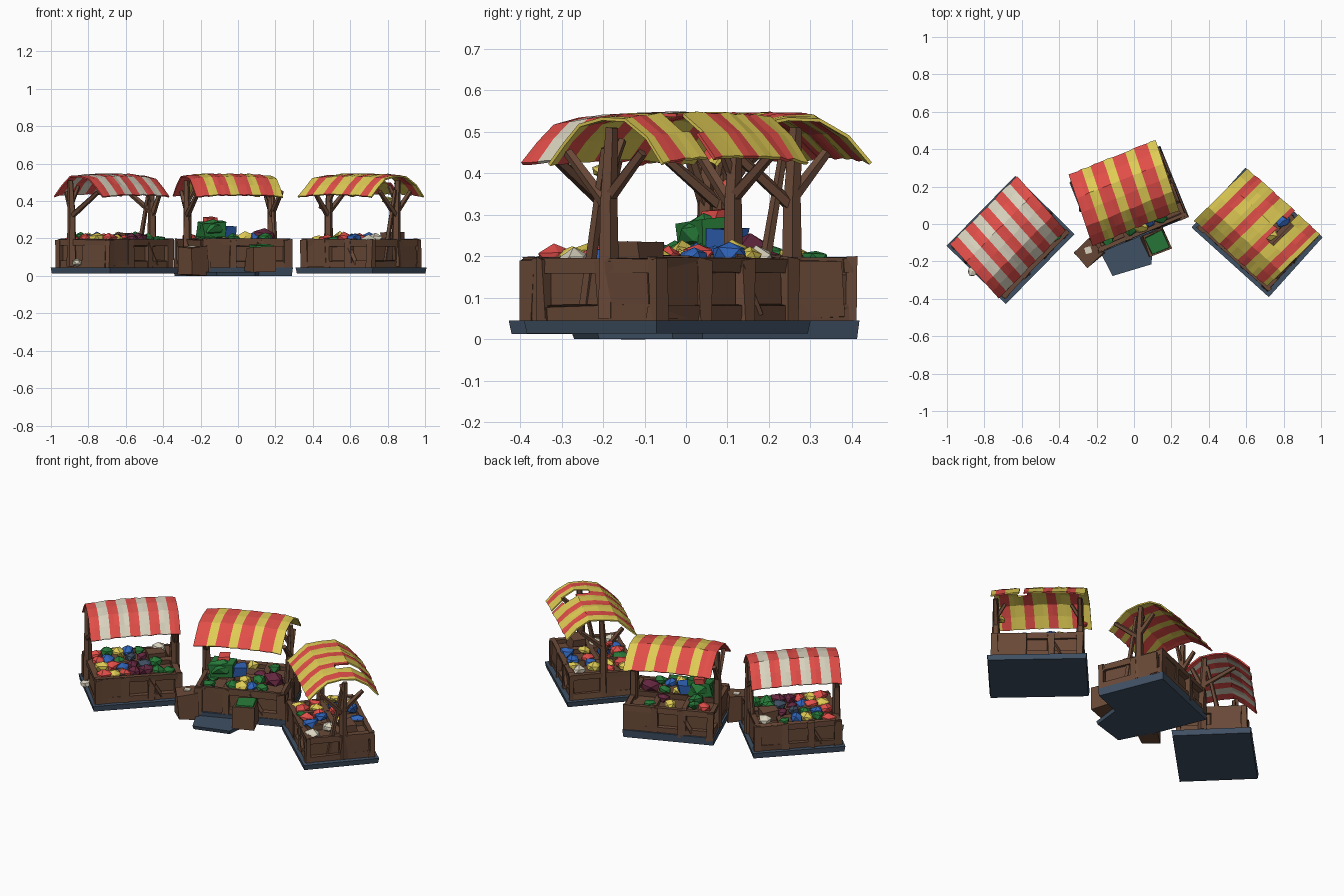
import bpy, bmesh, math, random
from mathutils import Matrix, Vector

if "Cube" in bpy.data.objects:
    bpy.data.objects.remove(bpy.data.objects["Cube"])

random.seed(7)

def material(name, rgb):
    m = bpy.data.materials.new(name)
    m.diffuse_color = (*rgb, 1)
    m.use_nodes = True
    m.node_tree.nodes["Principled BSDF"].inputs["Base Color"].default_value = m.diffuse_color
    return m

WOOD = material("brown wood", (0.14, 0.066, 0.038))
SLATE = material("slate blue", (0.05, 0.08, 0.125))
RED = material("red cloth", (0.75, 0.075, 0.065))
WHITE = material("cream cloth", (0.70, 0.65, 0.52))
YELLOW = material("yellow cloth", (0.74, 0.60, 0.09))
GREEN = material("green goods", (0.02, 0.19, 0.04))
BLUE = material("blue goods", (0.03, 0.13, 0.5))
PLUM = material("plum goods", (0.13, 0.02, 0.05))
GOODS = [RED, GREEN, BLUE, YELLOW, PLUM, WHITE, SLATE, WOOD]
LETTERS = "RGBYPWSN"

def finish(name, bm, mats, M):
    bmesh.ops.transform(bm, matrix=M, verts=bm.verts)
    me = bpy.data.meshes.new(name)
    bm.to_mesh(me)
    bm.free()
    for m in mats:
        me.materials.append(m)
    ob = bpy.data.objects.new(name, me)
    bpy.context.collection.objects.link(ob)
    return ob

def jitter(verts, a):
    for v in verts:
        v.co += Vector([random.uniform(-a, a) for _ in range(3)])

def box(bm, c, s, rot=0, jit=0.0, mi=0):
    M = Matrix.Translation(c) @ Matrix.Rotation(rot, 4, 'Z') @ Matrix.Diagonal((*s, 1))
    vs = bmesh.ops.create_cube(bm, size=1, matrix=M)["verts"]
    jitter(vs, jit)
    for f in {f for v in vs for f in v.link_faces}:
        f.material_index = mi

def beam(bm, a, b, r1, r2, n=5):
    a, b = Vector(a), Vector(b)
    d = b - a
    M = Matrix.Translation((a + b) / 2) @ d.to_track_quat('Z', 'Y').to_matrix().to_4x4()
    bmesh.ops.create_cone(bm, cap_ends=True, segments=n, radius1=r1, radius2=r2,
                          depth=d.length, matrix=M)

def lump(bm, c, r, mi):
    M = Matrix.Translation(c) @ Matrix.Rotation(random.uniform(0, 6), 4, 'Z') @ Matrix.Diagonal((1.2, 1, 0.75, 1))
    vs = bmesh.ops.create_icosphere(bm, subdivisions=1, radius=r, matrix=M)["verts"]
    jitter(vs, r * 0.15)
    for f in {f for v in vs for f in v.link_faces}:
        f.material_index = mi

def base_plate(name, M, outline, z0, z1=0.045):
    bm = bmesh.new()
    f = bm.faces.new([bm.verts.new((x, y, z1)) for x, y in outline])
    for v in bmesh.ops.extrude_face_region(bm, geom=[f])["geom"]:
        if isinstance(v, bmesh.types.BMVert):
            v.co = (v.co.x * 0.98, v.co.y * 0.98, z0)
    bmesh.ops.recalc_face_normals(bm, faces=bm.faces)
    finish(name + "_base_plate", bm, [SLATE], M)

def counter(side, M, hl, hw):
    # solid core, then plank frames around the four sides
    bm = bmesh.new()
    box(bm, (0, 0, 0.10), (2 * hl - 0.04, 2 * hw - 0.04, 0.14))
    for s in (-1, 1):
        for z, h in ((0.06, 0.04), (0.178, 0.035)):
            box(bm, (0, s * (hw - 0.012), z), (2 * hl, 0.026, h), 0, 0.006)
            box(bm, (s * (hl - 0.012), 0, z), (0.026, 2 * hw, h), 0, 0.006)
        for i in range(4):
            x = -hl + 0.015 + i * (2 * hl - 0.03) / 3
            box(bm, (x, s * (hw - 0.006), 0.112), (0.04, 0.026, 0.165), 0, 0.006)
        # broad panels and diagonal braces
        box(bm, (s * hl * 0.6, s * (hw - 0.008), 0.12), (hl * 0.55, 0.02, 0.14), 0, 0.006)
        box(bm, (s * (hl - 0.008), s * 0.08, 0.12), (0.02, 0.17, 0.14), 0, 0.006)
        beam(bm, (-s * 0.13, s * (hw - 0.008), 0.06), (-s * 0.06, s * (hw - 0.008), 0.18), 0.014, 0.014, 4)
    # dividers between trays
    for x in (-0.08, 0.09):
        box(bm, (x, 0, 0.18), (0.025, 2 * hw - 0.04, 0.04), 0, 0.006)
    box(bm, (0, 0, 0.18), (2 * hl - 0.04, 0.025, 0.04), 0, 0.006)
    finish(side + "_counter", bm, [WOOD], M)

def frame(side, M, posts):
    # end posts forking into Y braces, with beams below the awning
    bm = bmesh.new()
    for x, y in posts:
        beam(bm, (x, y, 0.05), (x, y, 0.34), 0.028, 0.022)
        beam(bm, (x, y, 0.33), (x, y + 0.01, 0.51), 0.022, 0.016)
        s = -1 if x > 0 else 1
        beam(bm, (x, y, 0.34), (x, 0.13, 0.45), 0.017, 0.013)
        beam(bm, (x, y, 0.32), (x, -0.11, 0.45), 0.017, 0.013)
        beam(bm, (x, y, 0.39), (x + s * 0.05, y, 0.48), 0.013, 0.011)
    x, y = posts[1]
    beam(bm, (x - 0.01, y - 0.09 if y > 0 else y + 0.11, 0.05), (x, y * 0.5, 0.46), 0.016, 0.011)
    finish(side + "_posts", bm, [WOOD], M)

def awning(side, M, x0, x1, w0, w1, n, stripe, colours, hole=()):
    # curved cloth; stripe gives the colour of each grid column
    prof = [(0, 0.435), (0.13, 0.487), (0.27, 0.532), (0.47, 0.546),
            (0.67, 0.546), (0.85, 0.5), (1, 0.44)]
    bm = bmesh.new()
    rows = []
    for i in range(n + 1):
        x = x0 + (x1 - x0) * i / n
        rows.append([bm.verts.new((x + 0.025 * (t - 0.5), w0 + (w1 - w0) * t + random.uniform(-0.003, 0.003),
                                   z + random.uniform(-0.003, 0.003)
                                   - 0.012 * abs(2 * i / n - 1) ** 3)) for t, z in prof])
    for i in range(n):
        for j in range(len(prof) - 1):
            if (i, j) in hole:
                continue
            f = bm.faces.new((rows[i][j], rows[i + 1][j], rows[i + 1][j + 1], rows[i][j + 1]))
            f.material_index = stripe(i)
    ob = finish(side + "_awning", bm, colours, M)
    mod = ob.modifiers.new("thickness", 'SOLIDIFY')
    mod.thickness = 0.008

def goods(side, M, hl, hw, rows):
    # rows run front to back; each letter is a lump of that colour
    bm = bmesh.new()
    for r, row in enumerate(rows):
        y = (-hw + 0.05) + r * (2 * hw - 0.1) / (len(rows) - 1)
        for i, ch in enumerate(row):
            if ch == ".":
                continue
            x = -hl + 0.05 + i * (2 * hl - 0.1) / (len(row) - 1)
            lump(bm, (x + random.uniform(-.01, .01), y + random.uniform(-.01, .01),
                      random.uniform(0.188, 0.208)), random.uniform(0.031, 0.043), LETTERS.index(ch))
    finish(side + "_goods", bm, GOODS, M)

def place(x, y, deg):
    return Matrix.Translation((x, y, 0)) @ Matrix.Rotation(math.radians(deg), 4, 'Z')

def rect(a, b):
    return [(-a, -b), (a, -b), (a, b), (-a, b)]

# left stall: red and cream awning
L = place(-0.66, -0.085, 45.5)
base_plate("left", L, rect(0.262, 0.222), 0.012)
counter("left", L, 0.24, 0.192)
frame("left", L, [(-0.235, 0.09), (0.235, -0.05)])
awning("left", L, -0.255, 0.255, -0.175, 0.215, 18, lambda i: (i // 2) % 2, [RED, WHITE])
goods("left", L, 0.235, 0.185, ["RYRPPGG", "YRBPSG.", "RBGSP..", "RGYBG.W"])

# middle stall: red and yellow awning, thin plate reaching out to the front
C = place(-0.026, 0.13, 22)
base_plate("middle", C, rect(0.262, 0.205), 0.0)
base_plate("middle_front", C, [(-0.25, -0.18), (-0.235, -0.345), (-0.02, -0.365), (0.08, -0.18)], 0.0, 0.022)
counter("middle", C, 0.252, 0.195)
frame("middle", C, [(-0.245, 0.05), (0.235, 0.04)])
awning("middle", C, -0.262, 0.238, -0.155, 0.245, 20, lambda i: (i * 2 // 5) % 2, [RED, YELLOW])
goods("middle", C, 0.24, 0.19, ["G.GYBG.", "G..YG..", ".G..P..", "RG.Y.G."])

# right stall: yellow awning with narrower red stripes and a torn hole
R = place(0.658, -0.045, -42)
base_plate("right", R, rect(0.278, 0.215), 0.014)
counter("right", R, 0.252, 0.188)
frame("right", R, [(-0.235, 0.0), (0.235, 0.02)])
awning("right", R, -0.28, 0.245, -0.18, 0.22, 20, lambda i: int(i % 5 in (2, 3)), [YELLOW, RED],
       {(12, 4), (13, 4), (14, 4), (13, 3), (14, 3), (13, 5)})
goods("right", R, 0.24, 0.185, ["YRGRB.W", "RYRB.W.", "YBR.Y..", "WYB.B.."])

# wooden boxes raised on the counters
for side, M, x, y in (("left", L, 0.14, 0.05), ("right", R, 0.17, 0.06)):
    bm = bmesh.new()
    box(bm, (x, y, 0.2), (0.10, 0.08, 0.06), 0.1, 0.006)
    finish(side + "_raised_box", bm, [WOOD], M)

# tall pile of bundles on the middle stall
I = Matrix.Identity(4)
bm = bmesh.new()
lump(bm, (-0.14, 0.05, 0.25), 0.07, 1)
box(bm, (-0.14, 0.05, 0.245), (0.13, 0.09, 0.08), 0.35, 0.012, 1)
box(bm, (-0.15, 0.08, 0.298), (0.06, 0.06, 0.03), 0.6, 0.006, 0)
box(bm, (-0.06, 0.10, 0.235), (0.07, 0.06, 0.05), 0.8, 0.008, 2)
lump(bm, (0.14, 0.15, 0.215), 0.055, 4)
finish("middle_bundles", bm, GOODS, I)

# loose crates in front of the middle stall
bm = bmesh.new()
box(bm, (-0.24, -0.15, 0.08), (0.115, 0.11, 0.15), 0.75, 0.008, 7)
box(bm, (-0.245, -0.14, 0.158), (0.035, 0.035, 0.008), 0.3, 0, 5)
box(bm, (0.12, -0.10, 0.09), (0.125, 0.12, 0.13), 0.4, 0.008, 7)
box(bm, (0.125, -0.10, 0.157), (0.10, 0.10, 0.02), 0.4, 0.005, 1)
finish("loose_crates", bm, GOODS, I)

# hanging wares under the right awning and a sack by the left stall
bm = bmesh.new()
lump(bm, (0.80, -0.20, 0.405), 0.028, 3)
lump(bm, (0.45, 0.10, 0.37), 0.022, 0)
lump(bm, (-0.86, -0.25, 0.07), 0.03, 5)
finish("hanging_wares", bm, GOODS, I)
